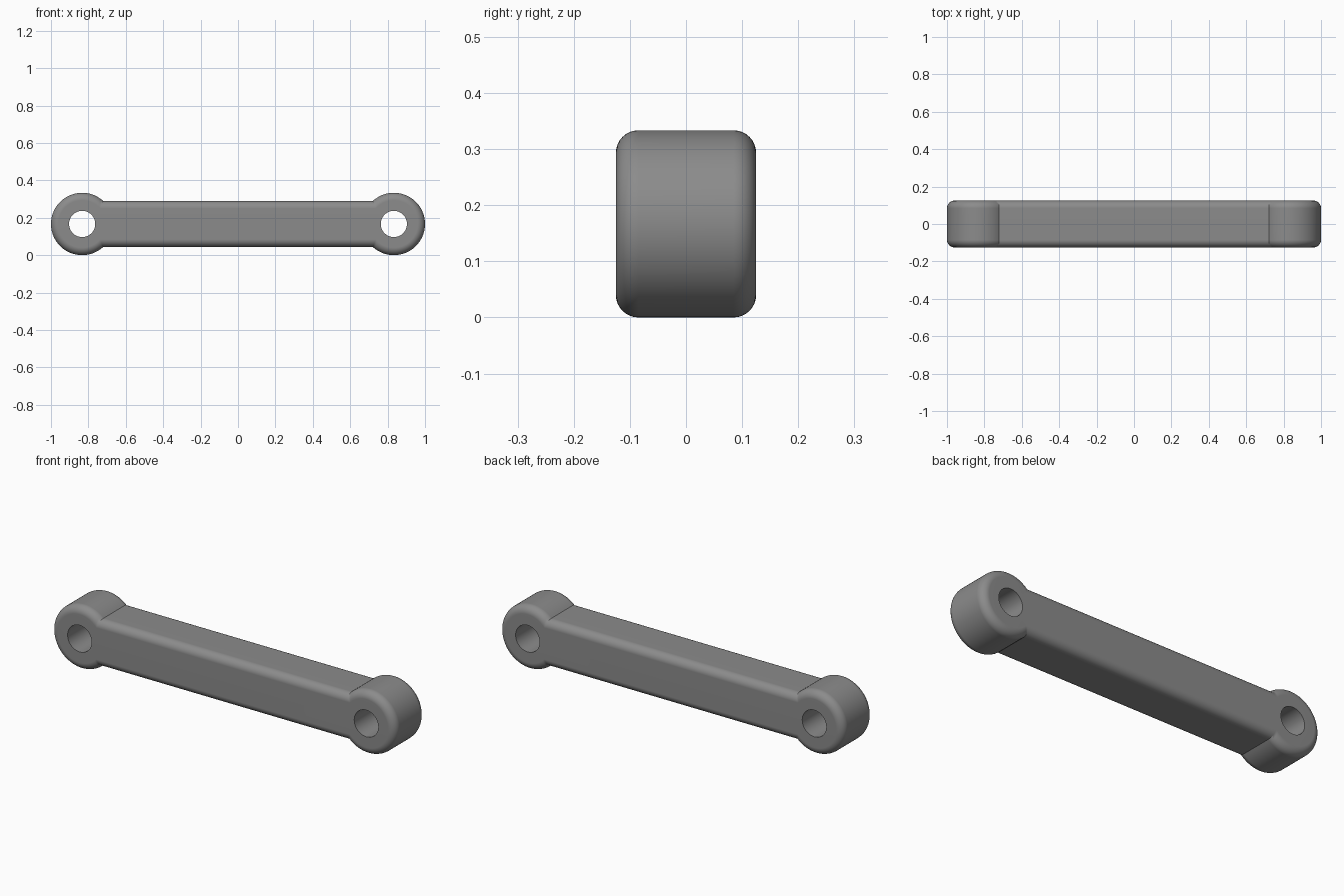
import bpy, bmesh
from math import sin, cos, asin, pi, radians

if "Cube" in bpy.data.objects:
    bpy.data.objects.remove(bpy.data.objects["Cube"])

CX, CZ = 0.8333, 0.1667      # eye centre
R, HOLE = 0.1667, 0.07       # eye and hole radius
BAR, HALF = 0.123, 0.125     # bar half height, half thickness
FIL = 0.04                   # edge rounding
ARC, INNER, STEPS = 56, 16, 8

bm = bmesh.new()


def place(pts, y):
    """Points of the right end plus their half-turn copies for the left end."""
    both = pts + [(-x, -z) for x, z in pts]
    return [bm.verts.new((x, y, z + CZ)) for x, z in both]


def end_angle(d):
    return pi - asin((BAR - d) / (R - d))


def outline(d, y):
    """Dumbbell outline shrunk inwards by d."""
    a, r = end_angle(d), R - d
    angles = [-a + 2 * a * i / ARC for i in range(ARC + 1)]
    return place([(CX + r * cos(t), r * sin(t)) for t in angles], y)


def hole(y):
    """Both hole circles, lined up with the outline of the flat face."""
    a = end_angle(FIL)
    angles = [-a + 2 * a * i / ARC for i in range(ARC + 1)]
    angles += [a + (2 * pi - 2 * a) * i / INNER for i in range(1, INNER)]
    return place([(CX + HOLE * cos(t), HOLE * sin(t)) for t in angles], y)


# Rounded outer wall
section = [(FIL * (1 - sin(t)), -(HALF - FIL + FIL * cos(t)))
           for t in (pi / 2 * k / STEPS for k in range(STEPS + 1))]
section += [(d, -y) for d, y in reversed(section)]
rings = [outline(d, y) for d, y in section]
n = len(rings[0])
for lo, hi in zip(rings, rings[1:]):
    for i in range(n):
        j = (i + 1) % n
        bm.faces.new((lo[i], lo[j], hi[j], hi[i]))

# Hole walls
front, back = hole(-HALF), hole(HALF)
m = len(front) // 2
for s in (0, m):
    for i in range(m):
        a, b = s + i, s + (i + 1) % m
        bm.faces.new((front[a], back[a], back[b], front[b]))

# Flat faces: ring quads around each eye and one face along the bar
for out, inn in ((rings[0], front), (rings[-1], back)):
    bar = []
    for e in range(2):
        o, h = out[e * (ARC + 1):(e + 1) * (ARC + 1)], inn[e * m:(e + 1) * m]
        for i in range(ARC):
            bm.faces.new((o[i], o[i + 1], h[i + 1], h[i]))
        bar += [o[0], h[0]] + h[:ARC - 1:-1] + [o[-1]]
    bm.faces.new(bar)

bmesh.ops.recalc_face_normals(bm, faces=bm.faces)
mesh = bpy.data.meshes.new("link_arm")
bm.to_mesh(mesh)
bm.free()
link = bpy.data.objects.new("link_arm", mesh)
bpy.context.collection.objects.link(link)

# Dark grey finish
dark = bpy.data.materials.new("dark_grey")
dark.diffuse_color = (0.26, 0.26, 0.26, 1)
dark.use_nodes = True
dark.node_tree.nodes["Principled BSDF"].inputs["Base Color"].default_value = dark.diffuse_color
mesh.materials.append(dark)

bpy.context.view_layer.objects.active = link
link.select_set(True)
bpy.ops.object.shade_smooth_by_angle(angle=radians(30))
weighted = link.modifiers.new("even_shading", 'WEIGHTED_NORMAL')
weighted.keep_sharp = True
